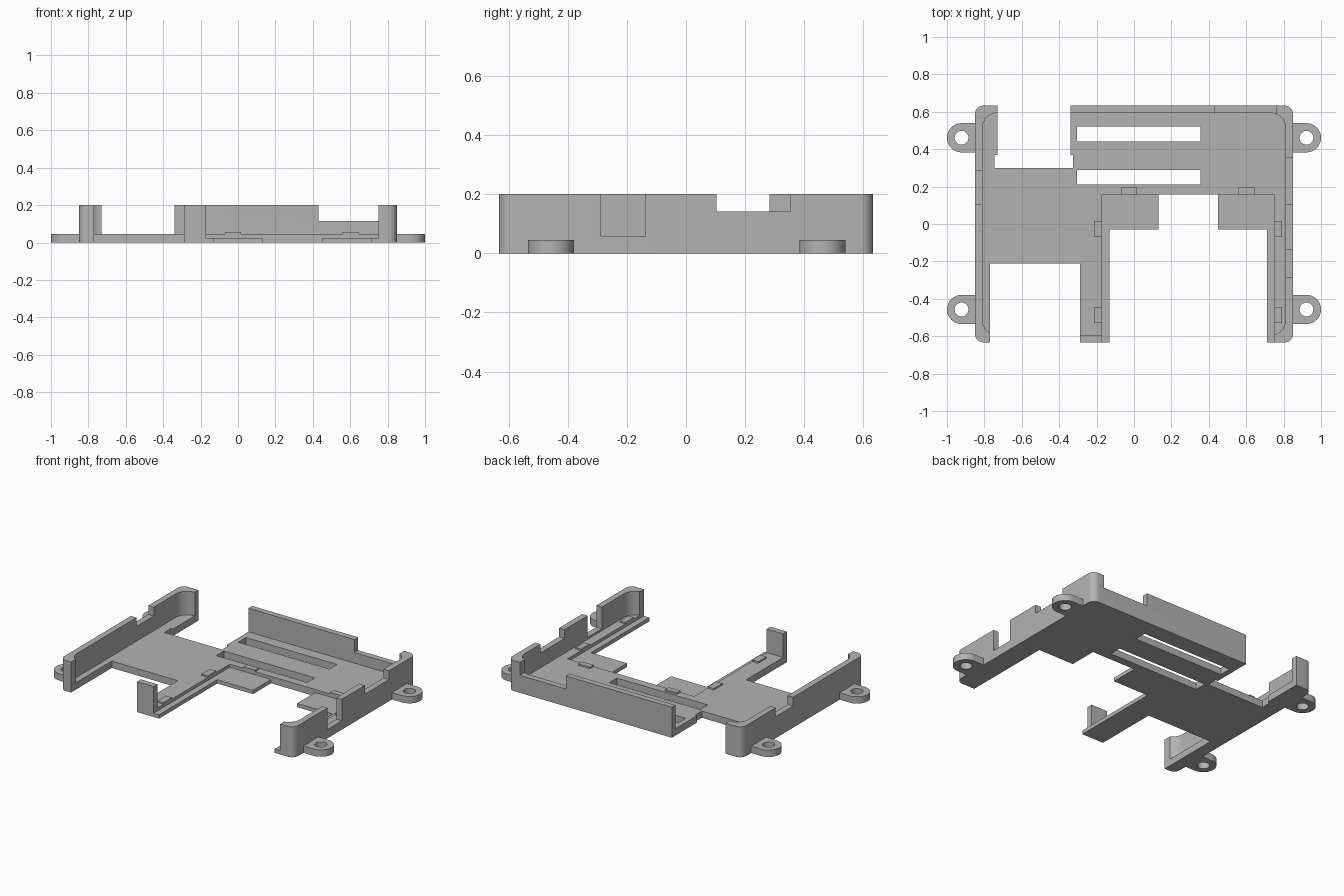
import bpy, bmesh, math

default = bpy.data.objects.get("Cube")
if default:
    bpy.data.objects.remove(default, do_unlink=True)

grey = bpy.data.materials.new("light_grey_plastic")
grey.use_nodes = True
colour = (0.45, 0.45, 0.45, 1)
grey.diffuse_color = colour
grey.node_tree.nodes["Principled BSDF"].inputs["Base Color"].default_value = colour


def prism(name, outline, z0, z1):
    """Extrude a counter-clockwise outline from z0 to z1."""
    bm = bmesh.new()
    base = bm.faces.new([bm.verts.new((x, y, z0)) for x, y in outline])
    up = bmesh.ops.extrude_face_region(bm, geom=[base])["geom"]
    bmesh.ops.translate(bm, vec=(0, 0, z1 - z0),
                        verts=[v for v in up if isinstance(v, bmesh.types.BMVert)])
    bmesh.ops.recalc_face_normals(bm, faces=bm.faces)
    mesh = bpy.data.meshes.new(name)
    bm.to_mesh(mesh)
    bm.free()
    mesh.materials.append(grey)
    obj = bpy.data.objects.new(name, mesh)
    bpy.context.collection.objects.link(obj)
    return obj


def box(name, x0, x1, y0, y1, z0=-0.1, z1=0.3):
    return prism(name, [(x0, y0), (x1, y0), (x1, y1), (x0, y1)], z0, z1)


def arc(cx, cy, r, start, end, steps):
    angles = [math.radians(start + (end - start) * i / steps) for i in range(steps + 1)]
    return [(cx + r * math.cos(a), cy + r * math.sin(a)) for a in angles]


def rounded_rect(hx, hy, r):
    points = []
    for sx, sy, start in ((1, 1, 0), (-1, 1, 90), (-1, -1, 180), (1, -1, 270)):
        points += arc(sx * (hx - r), sy * (hy - r), r, start, start + 90, 10)
    return points


def activate(obj):
    bpy.ops.object.select_all(action="DESELECT")
    obj.select_set(True)
    bpy.context.view_layer.objects.active = obj


def cut(target, cutter):
    cutter.hide_render = True
    mod = target.modifiers.new("cut", "BOOLEAN")
    mod.operation = "DIFFERENCE"
    mod.solver = "EXACT"
    mod.object = cutter
    activate(target)
    bpy.ops.object.modifier_apply(modifier=mod.name)
    bpy.data.objects.remove(cutter, do_unlink=True)


def smooth(obj):
    activate(obj)
    bpy.ops.object.shade_smooth_by_angle(angle=math.radians(30))


FLOOR, LEDGE, TOP = 0.045, 0.025, 0.2

# Tray: rounded block hollowed down to the floor
tray = prism("tray", rounded_rect(0.85, 0.633, 0.045), 0, TOP)
cut(tray, prism("cavity", rounded_rect(0.81, 0.594, 0.08), FLOOR, 0.3))

openings = {
    "front_opening": (-0.77, -0.29, -0.7, -0.21),
    "bay_recess": (-0.17, 0.75, -0.7, 0.157, LEDGE),
    "bay_opening": (-0.13, 0.71, -0.7, -0.03),
    "bay_gap": (0.13, 0.45, -0.1, 0.157),
    "back_opening": (-0.73, -0.34, 0.33, 0.7),
    "back_opening_step": (-0.745, -0.325, 0.3, 0.37),
    "rear_slot": (-0.305, 0.355, 0.44, 0.52),
    "middle_slot": (-0.305, 0.355, 0.21, 0.29),
    "back_wall_notch": (0.43, 0.763, 0.55, 0.7, 0.115),
    "right_wall_notch": (-0.9, -0.78, 0.103, 0.283, 0.142),
    "left_wall_notch": (0.78, 0.9, 0.103, 0.353, 0.142),
    "left_wall_deep_notch": (0.78, 0.9, -0.287, -0.137, 0.058),
}
for name, size in openings.items():
    cut(tray, box(name, *size))
smooth(tray)

# Small retaining pads around the bay
for i, x in enumerate((-0.07, 0.56)):
    box(f"back_pad_{i + 1}", x, x + 0.085, 0.157, 0.195, FLOOR - 0.01, 0.055)
for i, y in enumerate((-0.07, -0.53)):
    box(f"right_pad_{i + 1}", -0.215, -0.17, y, y + 0.087, FLOOR - 0.01, 0.055)
    box(f"left_pad_{i + 1}", 0.75, 0.79, y, y + 0.087, FLOOR - 0.01, 0.055)

# Mounting ears with screw holes
for side, sx in (("left", 1), ("right", -1)):
    for end, y in (("front", -0.457), ("back", 0.461)):
        start = -90 if sx > 0 else 90
        outline = arc(sx * 0.922, y, 0.078, start, start + 180, 24)
        outline += [(sx * 0.845, y + sx * 0.078), (sx * 0.845, y - sx * 0.078)]
        ear = prism(f"{end}_{side}_ear", outline, 0, FLOOR)
        cut(ear, prism("screw_hole", arc(sx * 0.922, y, 0.037, 0, 348.75, 31), -0.1, 0.3))
        smooth(ear)
